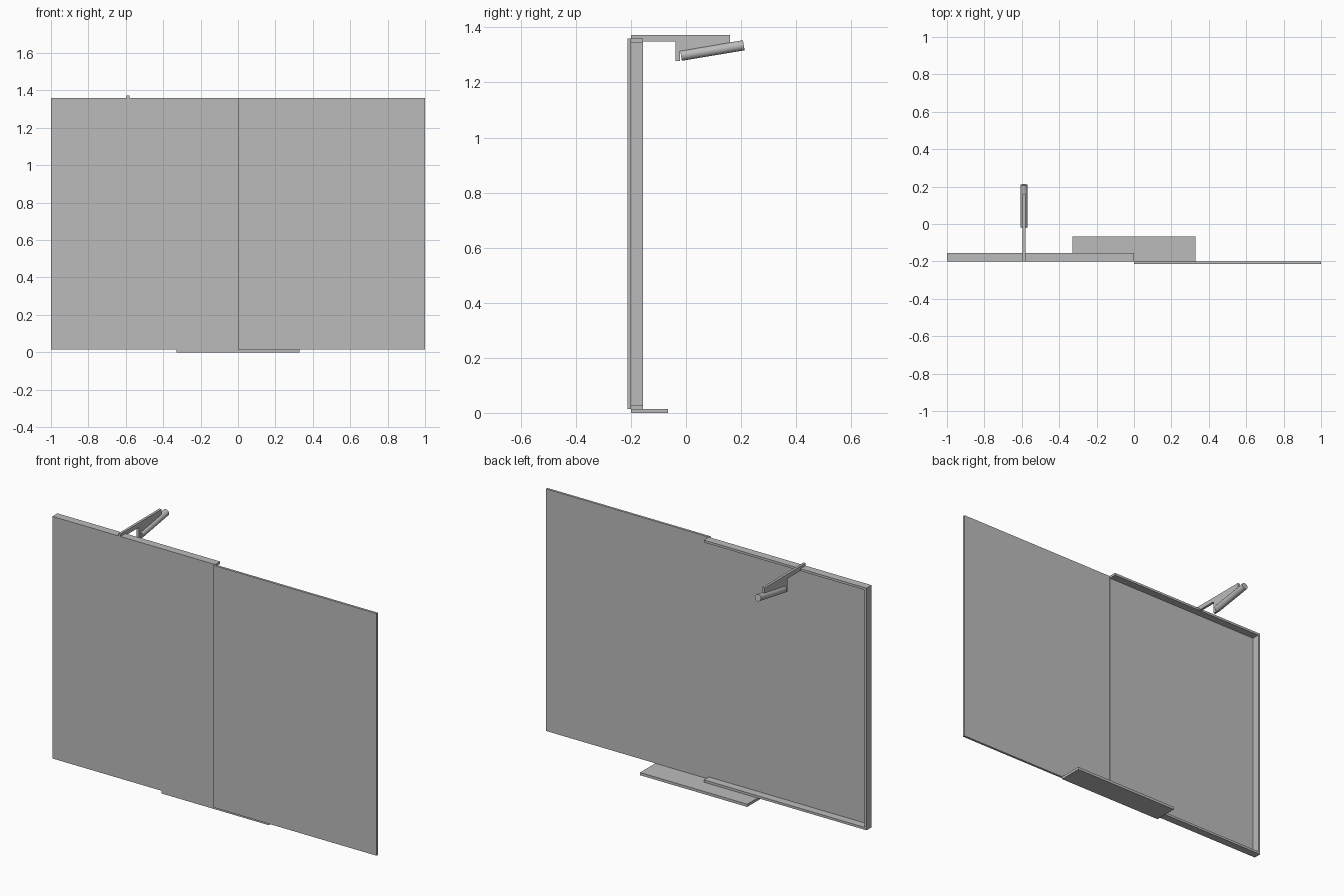
import bpy
import bmesh
from mathutils import Vector

cube = bpy.data.objects.get("Cube")
if cube:
    bpy.data.objects.remove(cube, do_unlink=True)

grey = bpy.data.materials.new("plain_grey")
grey.use_nodes = True
colour = (0.5, 0.5, 0.5, 1)
grey.diffuse_color = colour
grey.node_tree.nodes["Principled BSDF"].inputs["Base Color"].default_value = colour


def finish(name, bm):
    bmesh.ops.recalc_face_normals(bm, faces=bm.faces)
    mesh = bpy.data.meshes.new(name)
    bm.to_mesh(mesh)
    bm.free()
    mesh.materials.append(grey)
    obj = bpy.data.objects.new(name, mesh)
    bpy.context.collection.objects.link(obj)
    return obj


def box(name, x, y, z):
    """Box from (low, high) ranges."""
    bm = bmesh.new()
    bmesh.ops.create_cube(bm, size=1)
    for v in bm.verts:
        v.co = [sum(r) / 2 + c * (r[1] - r[0]) for r, c in zip((x, y, z), v.co)]
    return finish(name, bm)


def side_profile(name, points, x):
    """Extrude a (y, z) outline across an x range."""
    bm = bmesh.new()
    face = bm.faces.new([bm.verts.new((x[0], y, z)) for y, z in points])
    new = bmesh.ops.extrude_face_region(bm, geom=[face])["geom"]
    bmesh.ops.translate(bm, vec=(x[1] - x[0], 0, 0),
                        verts=[g for g in new if isinstance(g, bmesh.types.BMVert)])
    return finish(name, bm)


def rod(name, start, end, radius):
    start, end = Vector(start), Vector(end)
    bm = bmesh.new()
    bmesh.ops.create_cone(bm, cap_ends=True, segments=32, radius1=radius,
                          radius2=radius, depth=(end - start).length)
    obj = finish(name, bm)
    obj.location = (start + end) / 2
    obj.rotation_euler = (end - start).to_track_quat("Z", "Y").to_euler()
    bpy.ops.object.select_all(action="DESELECT")
    obj.select_set(True)
    bpy.context.view_layer.objects.active = obj
    bpy.ops.object.shade_smooth_by_angle()
    return obj


LOW, HIGH, T = 0.015, 1.359, 0.013
BACK, RIM = -0.2, (-0.2, -0.156)

# Two board halves: a flat slab and a thin sheet with a rim behind it
box("left_board", (0, 1), (-0.213, BACK), (LOW, HIGH))
box("right_board", (-1, 0), (BACK, BACK + 0.001), (LOW, HIGH))
box("rim_top", (-1, 0), RIM, (HIGH - T, HIGH))
box("rim_bottom", (-1, 0), RIM, (LOW, LOW + T))
box("rim_side", (-1, -1 + T), RIM, (LOW + T, HIGH - T))

# Base tray under the boards
box("base_tray", (-0.33, 0.328), (BACK, -0.066), (0, LOW))

# Lamp bracket with web and hanging post, and the tilted lamp tube
ARM = (-0.595, -0.581)
side_profile("lamp_bracket", [(-0.2, 1.373), (0.16, 1.373), (0.16, 1.345),
                              (-0.021, 1.314), (-0.021, 1.278), (-0.039, 1.278),
                              (-0.039, 1.348), (-0.2, 1.348)], ARM)
rod("lamp_tube", (-0.588, -0.018, 1.297), (-0.588, 0.21, 1.335), 0.0185)
